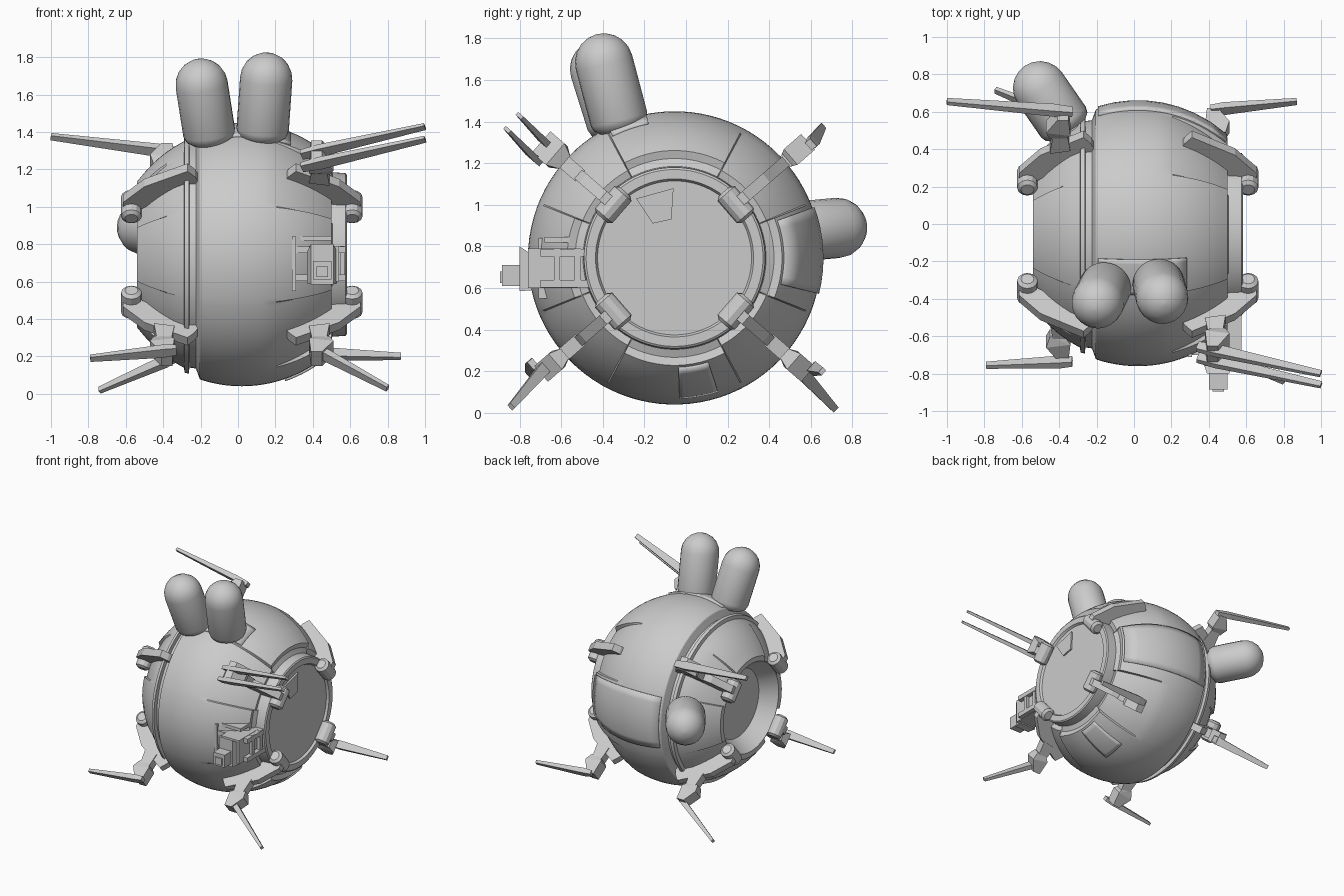
import bpy, bmesh
from math import sin, cos, sqrt, radians, pi
from mathutils import Vector

if "Cube" in bpy.data.objects:
    bpy.data.objects.remove(bpy.data.objects["Cube"])

CX, CY, CZ, R = 0.02, -0.055, 0.745, 0.705   # sphere centre and radius


def P(x, ang, r, t=0.0):
    """Point at axial x, angle around the x axis, radius r, tangential shift t."""
    return Vector((x, CY + r * cos(ang) - t * sin(ang), CZ + r * sin(ang) + t * cos(ang)))


def finish(name, bm, smooth=None):
    bmesh.ops.recalc_face_normals(bm, faces=bm.faces)
    me = bpy.data.meshes.new(name)
    bm.to_mesh(me)
    bm.free()
    ob = bpy.data.objects.new(name, me)
    bpy.context.collection.objects.link(ob)
    if smooth:
        bpy.ops.object.select_all(action='DESELECT')
        ob.select_set(True)
        bpy.context.view_layer.objects.active = ob
        bpy.ops.object.shade_smooth_by_angle(angle=radians(smooth))
    return ob


def hull(name, pts):
    bm = bmesh.new()
    for p in pts:
        bm.verts.new(p)
    bmesh.ops.convex_hull(bm, input=bm.verts)
    bmesh.ops.dissolve_limit(bm, angle_limit=0.01, verts=bm.verts, edges=bm.edges)
    return finish(name, bm)


def box(name, x0, x1, y0, y1, z0, z1):
    return hull(name, [Vector((x, y, z)) for x in (x0, x1) for y in (y0, y1) for z in (z0, z1)])


def lathe(name, prof, start, axis, segs=24, smooth=35):
    """Spin a (distance, radius) profile about an axis."""
    q = Vector(axis).to_track_quat('Z', 'Y')
    bm = bmesh.new()
    rings = [[bm.verts.new(Vector(start) + q @ Vector((r * cos(2 * pi * i / segs), r * sin(2 * pi * i / segs), d)))
              for i in range(segs)] for d, r in prof]
    for a, b in zip(rings, rings[1:]):
        for i in range(segs):
            j = (i + 1) % segs
            bm.faces.new((a[i], a[j], b[j], b[i]))
    bm.faces.new(rings[0])
    bm.faces.new(rings[-1])
    return finish(name, bm, smooth)


def sph(x, rad=R):
    return sqrt(rad * rad - (x - CX) ** 2)


# Body: spun profile, with sloping channels cut around the four arm angles
prof = [(-.42, .27), (-.53, .345), (-.54, .35), (-.54, .39)]
prof += [(x, sph(x, .68)) for x in (-.5, -.46, -.42, -.38, -.34, -.29)]
prof += [(-.285, .632), (-.262, .638), (-.26, .605), (-.225, .61), (-.205, .665)]
prof += [(-.2 + .7 * i / 19, sph(-.2 + .7 * i / 19)) for i in range(20)]
prof += [(.49, .478), (.505, .44), (.575, .435), (.582, .425), (.582, .38), (.565, .37)]
arm_angles = [radians(a) for a in (41, 139, 221, 319)]
edges = [22, 62, 118, 158, 202, 242, 298, 338]
cols = sorted(set(range(0, 360, 4)) - set(edges))
cols = sorted([(a, any(lo < a < lo + 40 for lo in edges[::2])) for a in cols]
              + [(e + (.3 if (i % 2 == 0) == inside else -.3), inside)
                 for i, e in enumerate(edges) for inside in (True, False)])


def dip(x):
    if .17 < x < .501:
        return .04 * (x - .17) / .33
    if -.541 < x < -.34:
        return .035 * (-.34 - x) / .2
    return 0


bm = bmesh.new()
rings = []
for x, r in prof:
    rings.append([bm.verts.new(P(x, radians(a), max(r - (dip(x) if ins and r > .385 else 0), .2)))
                  for a, ins in cols])
for a, b in zip(rings, rings[1:]):
    for i in range(len(cols)):
        j = (i + 1) % len(cols)
        bm.faces.new((a[i], a[j], b[j], b[i]))
bm.faces.new(rings[0])
bm.faces.new(rings[-1])
finish("body_shell", bm, 22)


# Thin raised curved panels on the shell
def panel(name, x0, x1, a0, a1, n=8):
    bm = bmesh.new()
    g = []
    for i in range(n + 1):
        x = x0 + (x1 - x0) * i / n
        g.append([bm.verts.new(P(x, radians(a0 + (a1 - a0) * j / n), sph(x) + .002)) for j in range(n + 1)])
    for i in range(n):
        for j in range(n):
            bm.faces.new((g[i][j], g[i + 1][j], g[i + 1][j + 1], g[i][j + 1]))
    ob = finish(name, bm, 30)
    m = ob.modifiers.new("thickness", 'SOLIDIFY')
    m.thickness = .02
    m.offset = 0


panel("back_panel", -.19, .49, -14, 20)
panel("top_panel", -.19, .28, 101, 117)
panel("bottom_panel", .25, .49, 272, 288)

# Small notch block on the right disc
hull("disc_notch", [Vector((x, y, z)) for x in (.55, .578)
                    for y, z in ((-.24, 1.03), (-.06, 1.08), (-.07, .93), (-.16, .91))])

# Eight arms: tangential hub pin and a plate hugging the shell
for side in (1, -1):
    for k, a in enumerate(arm_angles):
        tag = ("right" if side > 0 else "left") + "_" + str(k + 1)
        X = lambda v: CX + side * v
        tan = Vector((0, -sin(a), cos(a)))
        lathe("hub_" + tag, [(-.085, .035), (-.07, .055), (.07, .055), (.085, .035)],
              P(X(.59), a, .39), tan, 12, 25)
        pl = [(.23, .62), (.25, .665), (.29, .71), (.52, .585), (.635, .455), (.635, .41), (.57, .38)]
        hull("arm_plate_" + tag, [P(X(x), a, r, t) for x, r in pl for t in (-.028, .028)])


# Feet: knee link, ankle block and a long tapering blade
def blade(name, b, t, a, wt, wn, shift=0.0):
    b, t = Vector(b), Vector(t)
    tan = Vector((0, -sin(a), cos(a)))
    d = (t - b).normalized()
    n = d.cross(tan).normalized()
    tan = n.cross(d)
    pts = []
    for p, s in ((b, .8), (b + (t - b) * .15, 1.0), (t, .55)):
        pts += [p + tan * (shift + i * wt * s) + n * j * wn * s for i in (-1, 1) for j in (-1, 1)]
    hull(name, pts)


feet = [("back_left_upper", 0, -1, (-.33, .60, 1.29), (-1.0, .655, 1.375)),
        ("front_right_upper", 1, 1, (.34, -.685, 1.245), (1.0, -.83, 1.395)),
        ("front_left_lower", 2, -1, (-.33, -.735, .235), (-.79, -.755, .19)),
        ("front_right_lower", 2, 1, (.39, -.65, .25), (.80, -.84, .03)),
        ("back_left_lower", 3, -1, (-.33, .55, .20), (-.74, .715, .02)),
        ("back_right_lower", 3, 1, (.41, .61, .215), (.87, .655, .20))]
for name, k, side, b, t in feet:
    a = arm_angles[k]
    X = lambda v: CX + side * v
    double = name == "front_right_upper"
    hull("knee_" + name, [P(X(x), a, r, s) for x, r in ((.36, .62), (.47, .60), (.45, .75), (.38, .75))
                          for s in (-.035, .035)])
    w = .068 if double else .05
    hull("ankle_" + name, [P(X(x), a, r, s) for x, r, m in
                           ((.39, .70, .6), (.47, .70, .6), (.49, .76, 1), (.36, .74, 1), (.37, .85, 1), (.43, .85, 1))
                           for s in (-w * m, w * m)])
    if double:
        for i in (-1, 1):
            blade("blade_%s_%d" % (name, i + 2), b, t, a, .017, .032, i * .045)
    else:
        blade("blade_" + name, b, t, a, .03, .02)


# Three capsule pods with flat bases
def pod(name, start, tip, r=.14):
    start, tip = Vector(start), Vector(tip)
    L = (tip - start).length
    pr = [(-.02, r * .75), (0, r * .93), (.03, r)]
    pr += [(L - r + r * sin(radians(u)), max(r * cos(radians(u)), .004)) for u in (0, 18, 36, 54, 72, 90)]
    lathe(name, pr, start, tip - start)
    lathe(name + "_mount", [(-.14, .06), (0, .06)], start, tip - start, 12)


pod("pod_left", (-.15, -.33, 1.37), (-.215, -.46, 1.785))
pod("pod_right", (.13, -.315, 1.385), (.16, -.43, 1.82))
pod("pod_back", (-.36, .52, .87), (-.585, .845, .90), .145)

# Front instrument: framed block with rails reaching round to the side
box("instrument_body", .38, .54, -.76, -.52, .60, .79)
hull("instrument_head", [Vector((x, y, z)) for x, y, z0, z1 in
                         ((.37, -.74, .59, .76), (.53, -.74, .59, .76), (.39, -.80, .585, .80),
                          (.51, -.80, .585, .80), (.40, -.80, .585, .80)) for z in (z0, z1)])
box("instrument_lens", .40, .50, -.885, -.79, .61, .71)
box("lens_cap", .42, .48, -.895, -.88, .625, .68)
for z in (.62, .77):
    box("rail_%d" % (z * 100), .31, .575, -.70, -.46, z - .018, z + .018)
for y in (-.62, -.52):
    box("rail_post_%d" % (-y * 100), .545, .57, y - .015, y + .015, .61, .79)
box("frame_side", .29, .31, -.71, -.58, .55, .84)
box("frame_top", .29, .50, -.68, -.56, .82, .845)
